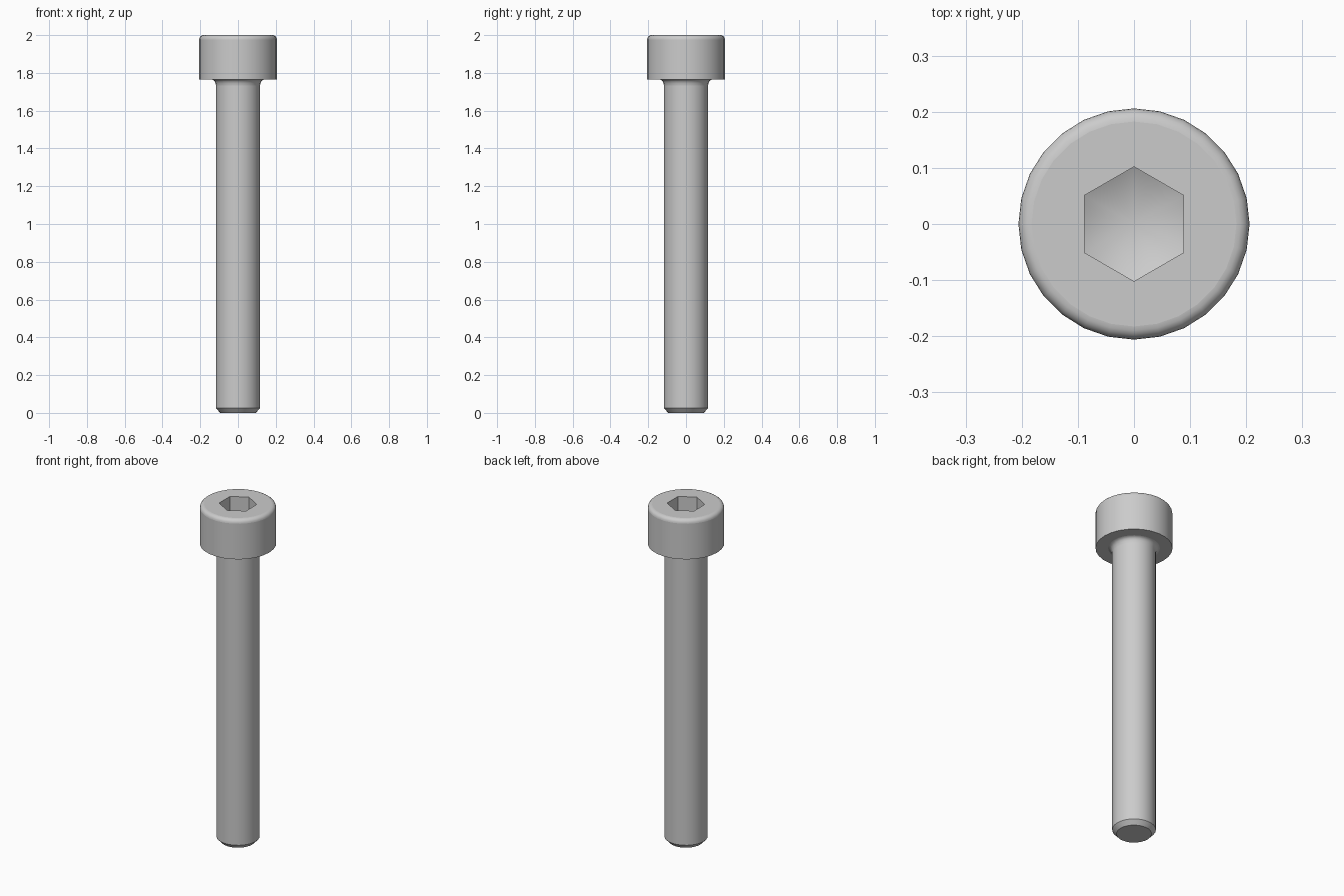
import bpy, bmesh
from math import sin, cos, pi, radians, hypot

cube = bpy.data.objects.get("Cube")
if cube:
    bpy.data.objects.remove(cube, do_unlink=True)

SIDES = 28
TOP, UNDER = 2.0, 1.765            # head top and underside heights
HEAD_R, SHANK_R = 0.206, 0.117
ROUND = 0.0235                     # rounding of the head's top edge
HEX_R, HEX_FLOOR = 0.102, 1.88     # socket corner radius and wall foot

steel = bpy.data.materials.new("steel grey")
steel.use_nodes = True
grey = (0.6, 0.6, 0.6, 1)
steel.diffuse_color = grey
steel.node_tree.nodes["Principled BSDF"].inputs["Base Color"].default_value = grey


def ring(bm, r, z):
    return [bm.verts.new((r * cos(2 * pi * i / SIDES), r * sin(2 * pi * i / SIDES), z))
            for i in range(SIDES)]


def bridge(bm, a, b):
    n = len(a)
    return [bm.faces.new((a[i], a[(i + 1) % n], b[(i + 1) % n], b[i])) for i in range(n)]


def lathe(bm, profile):
    """Turn a profile of (radius, height) points, listed from bottom to top."""
    rings = [ring(bm, r, z) for r, z in profile]
    for a, b in zip(rings, rings[1:]):
        bridge(bm, a, b)
    return rings


def loop_edges(bm, loop):
    return [bm.edges.get((a, b)) or bm.edges.new((a, b))
            for a, b in zip(loop, loop[1:] + loop[:1])]


def finish(bm, name, sharp=()):
    """Smooth the mesh, keeping creases and the listed edges sharp."""
    for f in bm.faces:
        f.smooth = True
    for e in bm.edges:
        if e.calc_face_angle(0) > radians(30):
            e.smooth = False
    for e in sharp:
        e.smooth = False
    mesh = bpy.data.meshes.new(name)
    bm.to_mesh(mesh)
    bm.free()
    mesh.materials.append(steel)
    obj = bpy.data.objects.new(name, mesh)
    bpy.context.collection.objects.link(obj)
    return obj


# Points around the hexagon, with a corner on the y axis
STEPS = 6
corners = [(HEX_R * sin(-k * pi / 3), HEX_R * cos(k * pi / 3)) for k in range(6)]
hexagon = []
for k in range(6):
    (ax, ay), (bx, by) = corners[k], corners[(k + 1) % 6]
    hexagon += [(ax + (bx - ax) * s / STEPS, ay + (by - ay) * s / STEPS)
                for s in range(STEPS)]

# Head: flat underside, straight wall, rounded top edge, hexagonal opening
bm = bmesh.new()
profile = [(SHANK_R, UNDER), (HEAD_R, UNDER)]
for i in range(6):
    a = i * pi / 10
    profile.append((HEAD_R - ROUND + ROUND * cos(a), TOP - ROUND + ROUND * sin(a)))
rings = lathe(bm, profile)
rim = loop_edges(bm, rings[-1])
opening = loop_edges(bm, [bm.verts.new((x, y, TOP)) for x, y in hexagon])
fill = bmesh.ops.triangle_fill(bm, edges=rim + opening, use_beauty=True, normal=(0, 0, 1))
for f in fill["geom"]:
    if isinstance(f, bmesh.types.BMFace):
        f.normal_update()
        if f.normal.z < 0:
            f.normal_flip()
finish(bm, "head", rim + loop_edges(bm, rings[2]))

# Socket: six walls down to a shallow drilled cone
bm = bmesh.new()
upper = [bm.verts.new((x, y, TOP)) for x, y in hexagon]
lower = [bm.verts.new((x, y, HEX_FLOOR - (HEX_R - hypot(x, y)) * 0.5)) for x, y in hexagon]
bridge(bm, lower, upper)
tip = bm.verts.new((0, 0, HEX_FLOOR - HEX_R * 0.5))
for a, b in zip(lower, lower[1:] + lower[:1]):
    bm.faces.new((a, tip, b))
bmesh.ops.reverse_faces(bm, faces=[f for f in bm.faces if tip not in f.verts])
bm.normal_update()
for f in bm.faces:
    if tip in f.verts and f.normal.z < 0:
        f.normal_flip()
finish(bm, "hex_socket")

# Shank: chamfered end, long shaft and a hollow fillet under the head
bm = bmesh.new()
flare, rise = 0.022, 0.032
profile = [(0.094, 0), (SHANK_R, 0.025)]
for i in range(5):
    a = i * pi / 8
    profile.append((SHANK_R + flare * (1 - cos(a)), UNDER - rise + rise * sin(a)))
rings = lathe(bm, profile)
bm.faces.new(rings[0][::-1])
bm.normal_update()
finish(bm, "shank", loop_edges(bm, rings[2]))
